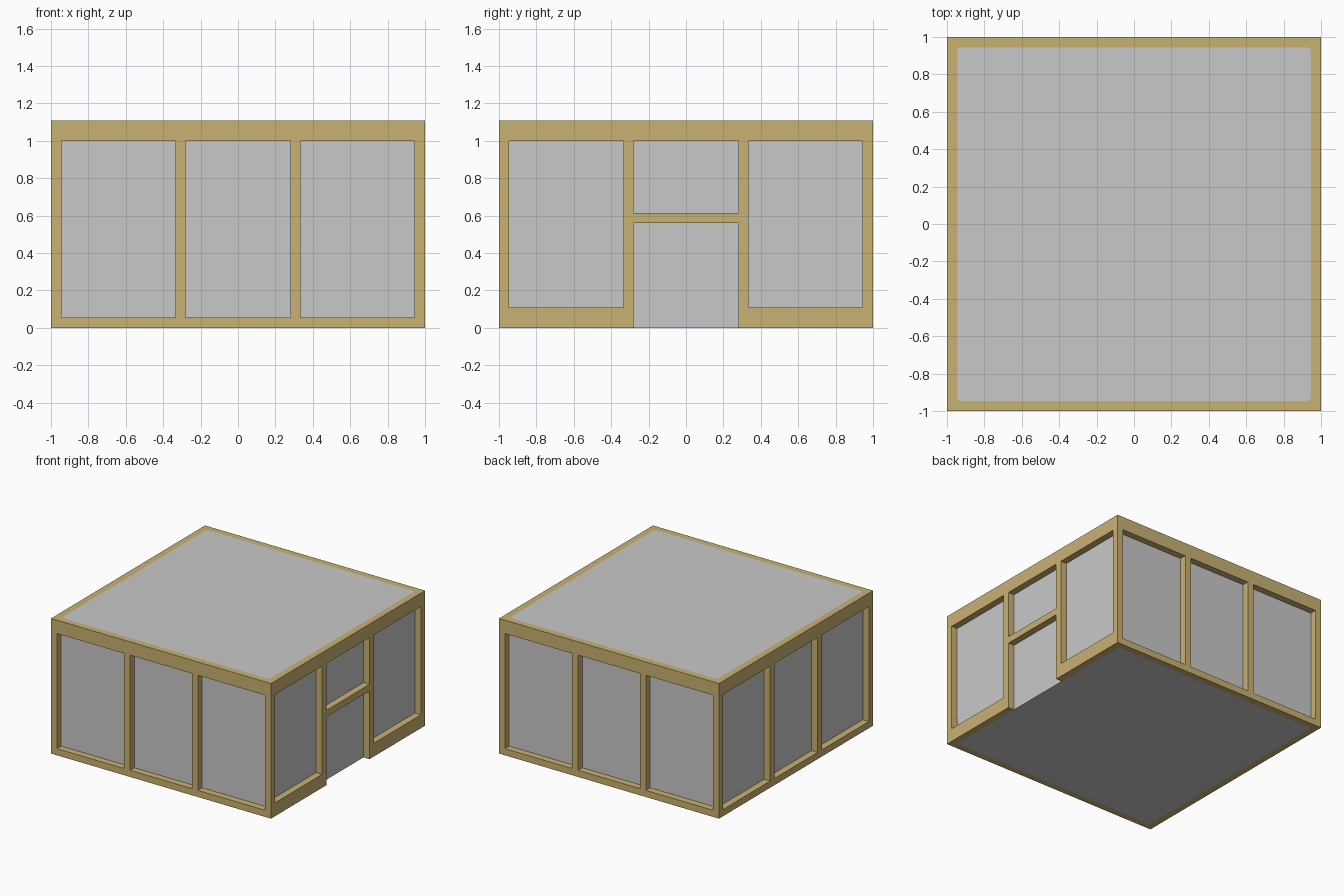
import bpy, bmesh, math
from mathutils import Matrix

if "Cube" in bpy.data.objects:
    bpy.data.objects.remove(bpy.data.objects["Cube"])

HEIGHT = 1.11   # overall height, the plan is 2 x 2
T = 0.055       # frame bar width and recess depth
IN = 1 - T      # plane of the recessed panels
M0, M1 = 0.28, 0.335   # inner and outer edge of the mullions


def material(name, rgb):
    m = bpy.data.materials.new(name)
    m.diffuse_color = (*rgb, 1)
    m.use_nodes = True
    m.node_tree.nodes["Principled BSDF"].inputs["Base Color"].default_value = m.diffuse_color
    return m


def box(bm, x0, x1, y0, y1, z0, z1, turn=0):
    """Box from its limits, turned about z onto one of the four sides."""
    mat = (Matrix.Rotation(math.radians(turn), 4, 'Z')
           @ Matrix.Translation(((x0 + x1) / 2, (y0 + y1) / 2, (z0 + z1) / 2))
           @ Matrix.Diagonal((x1 - x0, y1 - y0, z1 - z0, 1)))
    bmesh.ops.create_cube(bm, size=1, matrix=mat)


def to_object(bm, name):
    me = bpy.data.meshes.new(name)
    bm.to_mesh(me)
    bm.free()
    ob = bpy.data.objects.new(name, me)
    bpy.context.collection.objects.link(ob)
    return ob


# building block, with inset panels in the roof and the underside
bm = bmesh.new()
box(bm, -1, 1, -1, 1, 0, HEIGHT)
bm.normal_update()
caps = [f for f in bm.faces if abs(f.normal.z) > 0.5]
bmesh.ops.inset_individual(bm, faces=caps, thickness=T, use_even_offset=True)
corners = [v for v in bm.verts if v.co.z > 1 and abs(v.co.x) < 0.99]
bmesh.ops.bevel(bm, geom=corners, offset=0.013, segments=1, affect='VERTICES')
house = to_object(bm, "framed_house")

# window and door pockets
bm = bmesh.new()
for turn in (0, 90, 180, 270):
    door_side = turn == 90
    sill = 0.11 if door_side else T
    for u0, u1 in ((-IN, -M1), (M1, IN)):
        box(bm, u0, u1, -1.1, -IN, sill, 1.0, turn)
    if door_side:
        box(bm, -M0, M0, -1.1, -IN, 0.615, 1.0, turn)
        box(bm, -M0, M0, -1.1, -IN, -0.1, 0.56, turn)
    else:
        box(bm, -M0, M0, -1.1, -IN, sill, 1.0, turn)
cutter = to_object(bm, "opening_cutter")
cutter.hide_render = True

mod = house.modifiers.new("openings", 'BOOLEAN')
mod.operation = 'DIFFERENCE'
mod.solver = 'EXACT'
mod.object = cutter
bpy.context.view_layer.objects.active = house
house.select_set(True)
bpy.ops.object.modifier_apply(modifier=mod.name)
bpy.data.objects.remove(cutter)

# tan frame, grey panels: pocket backs, roof panel and floor panel
house.data.materials.clear()
house.data.materials.append(material("tan frame", (0.584, 0.445, 0.171)))
house.data.materials.append(material("grey panel", (0.584, 0.584, 0.584)))
verts = house.data.vertices
for p in house.data.polygons:
    n, c = p.normal, p.center
    if abs(n.z) > 0.5:
        pts = [verts[i].co for i in p.vertices]
        # the small chamfer triangles at the roof corners stay tan
        grey = (all(max(abs(v.x), abs(v.y)) < IN + 0.002 for v in pts)
                and max(abs(c.x), abs(c.y)) < 0.93)
    else:
        grey = abs(n.x * c.x + n.y * c.y - IN) < 0.002
    p.material_index = 1 if grey else 0
    p.use_smooth = False
